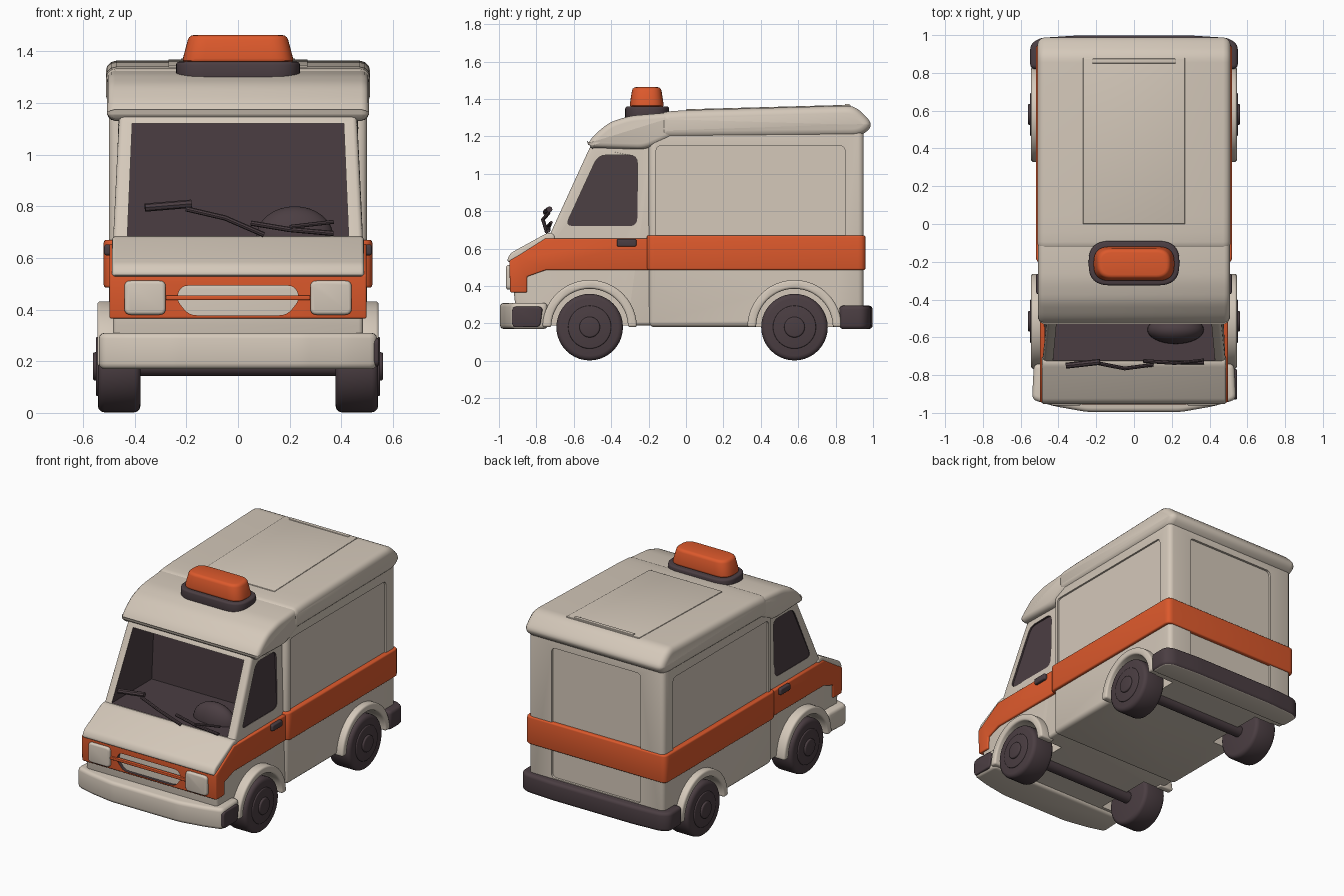
import bpy, bmesh, math
from mathutils import Vector

if "Cube" in bpy.data.objects:
    bpy.data.objects.remove(bpy.data.objects["Cube"])


def material(name, rgb):
    m = bpy.data.materials.new(name)
    m.use_nodes = True
    m.diffuse_color = (*rgb, 1)
    m.node_tree.nodes["Principled BSDF"].inputs["Base Color"].default_value = (*rgb, 1)
    return m


CREAM = material("warm cream", (0.66, 0.58, 0.49))
ORANGE = material("orange", (0.72, 0.10, 0.025))
DARK = material("dark plum", (0.07, 0.048, 0.055))


def rounded(pts, r, n=4):
    """Round every corner of a 2D outline."""
    out = []
    pts = [Vector(p) for p in pts]
    for i, p in enumerate(pts):
        a, b = pts[i - 1] - p, pts[(i + 1) % len(pts)] - p
        p1 = p + a.normalized() * min(r, a.length * 0.45)
        p2 = p + b.normalized() * min(r, b.length * 0.45)
        for k in range(n + 1):
            t = k / n
            out.append(p1 * (1 - t) ** 2 + p * 2 * t * (1 - t) + p2 * t * t)
    return out


def rect(a0, a1, b0, b1):
    return [(a0, b0), (a1, b0), (a1, b1), (a0, b1)]


def arc(cy, cz, r, start=0, end=360, n=40):
    return [(cy + r * math.cos(math.radians(start + (end - start) * k / n)),
             cz + r * math.sin(math.radians(start + (end - start) * k / n)))
            for k in range(n + (end - start < 360))]


def extrude(name, pts, a, b, mat, axis="x", bevel=0.0, shrink=(1, 1)):
    """Extrude a 2D outline along an axis; shrink scales the far end."""
    place = {"x": lambda p, h: (h, p[0], p[1]),
             "y": lambda p, h: (p[0], h, p[1]),
             "z": lambda p, h: (p[0], p[1], h)}[axis]
    cen = Vector((sum(p[0] for p in pts), sum(p[1] for p in pts))) / len(pts)
    far = [(cen[0] + (p[0] - cen[0]) * shrink[0], cen[1] + (p[1] - cen[1]) * shrink[1]) for p in pts]
    bm = bmesh.new()
    low = [bm.verts.new(place(p, a)) for p in pts]
    top = [bm.verts.new(place(p, b)) for p in far]
    bm.faces.new(low)
    bm.faces.new(top)
    for i in range(len(pts)):
        bm.faces.new((low[i - 1], low[i], top[i], top[i - 1]))
    bmesh.ops.recalc_face_normals(bm, faces=bm.faces)
    me = bpy.data.meshes.new(name)
    bm.to_mesh(me)
    bm.free()
    me.materials.append(mat)
    ob = bpy.data.objects.new(name, me)
    bpy.context.collection.objects.link(ob)
    if bevel:
        m = ob.modifiers.new("bevel", "BEVEL")
        m.width, m.segments, m.limit_method = bevel, 3, "ANGLE"
        m.angle_limit = math.radians(40)
        m.use_clamp_overlap = False
    return ob


def taper(ob):
    """Lean the upper cab sides inwards."""
    for v in ob.data.vertices:
        v.co.x *= 1 - 0.05 * min(1, max(0, (v.co.z - 0.65) / 0.5))
    return ob


def finish(ob, cutters=()):
    """Cut, apply modifiers and smooth."""
    own = ob.data.materials[0]
    for c in cutters:
        cut = c.data.materials[0]
        if cut != own:
            if len(ob.data.materials) == 1:
                ob.data.materials.append(cut)
            c.data.materials.clear()
            c.data.materials.append(own)
            c.data.materials.append(cut)
            for f in c.data.polygons:
                f.material_index = 1
        c.hide_render = True
        m = ob.modifiers.new("cut", "BOOLEAN")
        m.operation, m.solver, m.object = "DIFFERENCE", "EXACT", c
    bpy.ops.object.select_all(action="DESELECT")
    ob.select_set(True)
    bpy.context.view_layer.objects.active = ob
    bpy.ops.object.convert(target="MESH")
    bpy.ops.object.shade_smooth_by_angle(angle=math.radians(35))
    for c in cutters:
        bpy.data.objects.remove(c)
    return ob


def part(*args, **kw):
    return finish(extrude(*args, **kw))


def tube(name, points, radius):
    cu = bpy.data.curves.new(name, "CURVE")
    cu.dimensions, cu.bevel_depth, cu.bevel_resolution, cu.use_fill_caps = "3D", radius, 2, True
    sp = cu.splines.new("POLY")
    sp.points.add(len(points) - 1)
    for p, co in zip(sp.points, points):
        p.co = (*co, 1)
    cu.materials.append(DARK)
    ob = bpy.data.objects.new(name, cu)
    bpy.context.collection.objects.link(ob)
    return finish(ob)


FRONT, REAR, HUB_Z = -0.515, 0.58, 0.18
SIDES = ((1, "left"), (-1, "right"))


def well(s, y):
    return extrude("well_cutter", arc(y, HUB_Z, 0.207), s * 0.34, s * 0.7, CREAM)


# Cab with hollow windscreen, recessed side windows and wheel wells
cab = taper(extrude("cab", rounded([(-0.9, 0.19), (-0.92, 0.36), (-0.92, 0.5), (-0.73, 0.67),
            (-0.51, 1.15), (-0.43, 1.22), (-0.15, 1.27), (-0.15, 0.19)], 0.02),
            -0.485, 0.485, CREAM, bevel=0.018))
window = rounded([(-0.645, 0.72), (-0.26, 0.72), (-0.26, 1.1), (-0.47, 1.1)], 0.045)
cuts = [taper(extrude("screen_cutter", [(-0.9, 0.685), (-0.3, 0.685), (-0.3, 1.12), (-0.7, 1.12)],
                      -0.43, 0.43, DARK))]
for s, side in SIDES:
    cuts.append(taper(extrude("window_cutter", window, s * 0.473, s * 0.6, DARK)))
    cuts.append(well(s, FRONT))
finish(cab, cuts)

# Bonnet, orange nose and cab stripe, grille
taper(part("bonnet", rounded([(-0.96, 0.53), (-0.94, 0.575), (-0.74, 0.685), (-0.7, 0.68), (-0.7, 0.6),
           (-0.88, 0.52)], 0.02), -0.488, 0.488, CREAM, bevel=0.012))
nose = extrude("nose_and_cab_stripe", [(-0.94, 0.365), (-0.945, 0.535), (-0.9, 0.56), (-0.75, 0.655),
               (-0.2, 0.655), (-0.2, 0.485), (-0.75, 0.485), (-0.85, 0.45), (-0.85, 0.365)],
               -0.498, 0.498, ORANGE, bevel=0.008)
finish(nose, [extrude("grille_cutter", rounded([(-0.19, 0.378), (0.19, 0.378), (0.24, 0.44), (0.22, 0.493),
              (-0.22, 0.493), (-0.24, 0.44)], 0.03), -1.1, -0.9, DARK, axis="y")])
part("grille_bar", rounded(rect(-0.28, 0.28, 0.437, 0.455), 0.006), -0.955, -0.93, ORANGE, axis="y", bevel=0.004)

# Visor over the windscreen and roof cap
part("visor", rounded([(-0.535, 1.14), (-0.5, 1.2), (-0.41, 1.275), (-0.3, 1.31), (-0.06, 1.33),
     (-0.06, 1.2), (-0.22, 1.13)], 0.04), -0.507, 0.507, CREAM, bevel=0.03)
part("roof_cap", rounded([(-0.14, 1.19), (-0.14, 1.33), (0.0, 1.34), (0.9, 1.365), (0.99, 1.28),
     (0.985, 1.24), (0.93, 1.2)], 0.045), -0.512, 0.512, CREAM, bevel=0.04)
part("roof_panel", [(0.0, 1.3), (0.0, 1.345), (0.88, 1.369), (0.88, 1.3)], -0.27, 0.27, CREAM, bevel=0.004)
part("roof_rear_strip", rect(-0.22, 0.22, 0.85, 0.875), 1.35, 1.374, CREAM, axis="z", bevel=0.004)

# Load box with recessed side and rear panels
box = extrude("load_box", rect(-0.2, 0.95, 0.18, 1.28), -0.5, 0.5, CREAM, bevel=0.03)
cuts = [extrude("rear_cutter", rounded(rect(-0.33, 0.33, 0.3, 1.17), 0.03), 0.935, 1.2, CREAM, axis="y")]
for s, side in SIDES:
    cuts.append(extrude("panel_cutter", rounded(rect(-0.16, 0.85, 0.6, 1.15), 0.03), s * 0.488, s * 0.7, CREAM))
    cuts.append(well(s, REAR))
finish(box, cuts)
part("box_stripe", rounded(rect(-0.52, 0.52, -0.21, 0.96), 0.04), 0.485, 0.67, ORANGE, axis="z", bevel=0.01)

# Bumpers
half = [(0.53, -0.74), (0.54, -0.93), (0.42, -0.965), (0.25, -0.995)]
part("front_bumper", rounded(half + [(-x, y) for x, y in reversed(half)], 0.03), 0.17, 0.31,
     CREAM, axis="z", bevel=0.022)
part("front_bumper_end", rounded([(-0.93, 0.18), (-0.78, 0.18), (-0.765, 0.29), (-0.93, 0.29)], 0.025),
     0.5, 0.546, DARK, bevel=0.008)
half = [(0.55, 0.82), (0.55, 0.95), (0.5, 0.985), (0.3, 0.998)]
rear = part("rear_bumper", rounded(half + [(-x, y) for x, y in reversed(half)], 0.03), 0.17, 0.295,
            DARK, axis="z", bevel=0.02)
rear.data.materials.append(CREAM)
for f in rear.data.polygons:
    f.material_index = int(f.normal.z < -0.9)

# Wheels, arches, lamps and handles on both sides
for s, side in SIDES:
    for y, end in ((FRONT, "front"), (REAR, "rear")):
        tag = f"{end}_{side}_"
        part(tag + "tyre", arc(y, HUB_Z, 0.178), s * 0.378, s * 0.543, DARK, bevel=0.025)
        part(tag + "rim", arc(y, HUB_Z, 0.115), s * 0.5, s * 0.55, DARK, bevel=0.006)
        part(tag + "hub", arc(y, HUB_Z, 0.055), s * 0.5, s * 0.562, DARK, bevel=0.008)
        part(tag + "arch", arc(y, HUB_Z, 0.252, 0, 180) + arc(y, HUB_Z, 0.205, 0, 180)[::-1],
             s * 0.44, s * 0.545, CREAM, bevel=0.012)
    part(side + "_headlamp", rounded(rect(s * 0.28, s * 0.44, 0.38, 0.512), 0.025), -0.9, -0.962, CREAM,
         axis="y", bevel=0.012)
    part(side + "_door_handle", rounded(rect(-0.37, -0.265, 0.61, 0.652), 0.012), s * 0.48, s * 0.518, DARK,
         bevel=0.008)
for y, end in ((FRONT, "front"), (REAR, "rear")):
    part(end + "_axle", arc(y, HUB_Z, 0.038, n=20), -0.4, 0.4, DARK)

# Roof beacon
part("beacon_base", rounded(rect(-0.24, 0.24, -0.325, -0.09), 0.11, 8), 1.29, 1.36, DARK, axis="z", bevel=0.012)
part("beacon_lens", rounded(rect(-0.218, 0.218, -0.303, -0.117), 0.085, 8), 1.355, 1.463, ORANGE, axis="z",
     bevel=0.018, shrink=(0.87, 0.82))

# Wipers and steering wheel
tube("left_wiper_blade", [(0.05, -0.725, 0.735), (0.2, -0.735, 0.71), (0.37, -0.735, 0.695)], 0.01)
tube("left_wiper_arm", [(0.2, -0.74, 0.72), (0.37, -0.72, 0.74)], 0.008)
tube("right_wiper_blade", [(-0.36, -0.75, 0.795), (-0.18, -0.73, 0.81)], 0.016)
tube("right_wiper_arm", [(-0.2, -0.735, 0.79), (-0.05, -0.765, 0.755), (0.1, -0.745, 0.69)], 0.01)
bpy.ops.mesh.primitive_uv_sphere_add(segments=32, ring_count=16, radius=0.15, location=(0.22, -0.56, 0.68))
wheel = bpy.context.object
wheel.name = "steering_wheel"
wheel.scale = (1, 0.5, 0.8)
wheel.data.materials.append(DARK)
finish(wheel)
